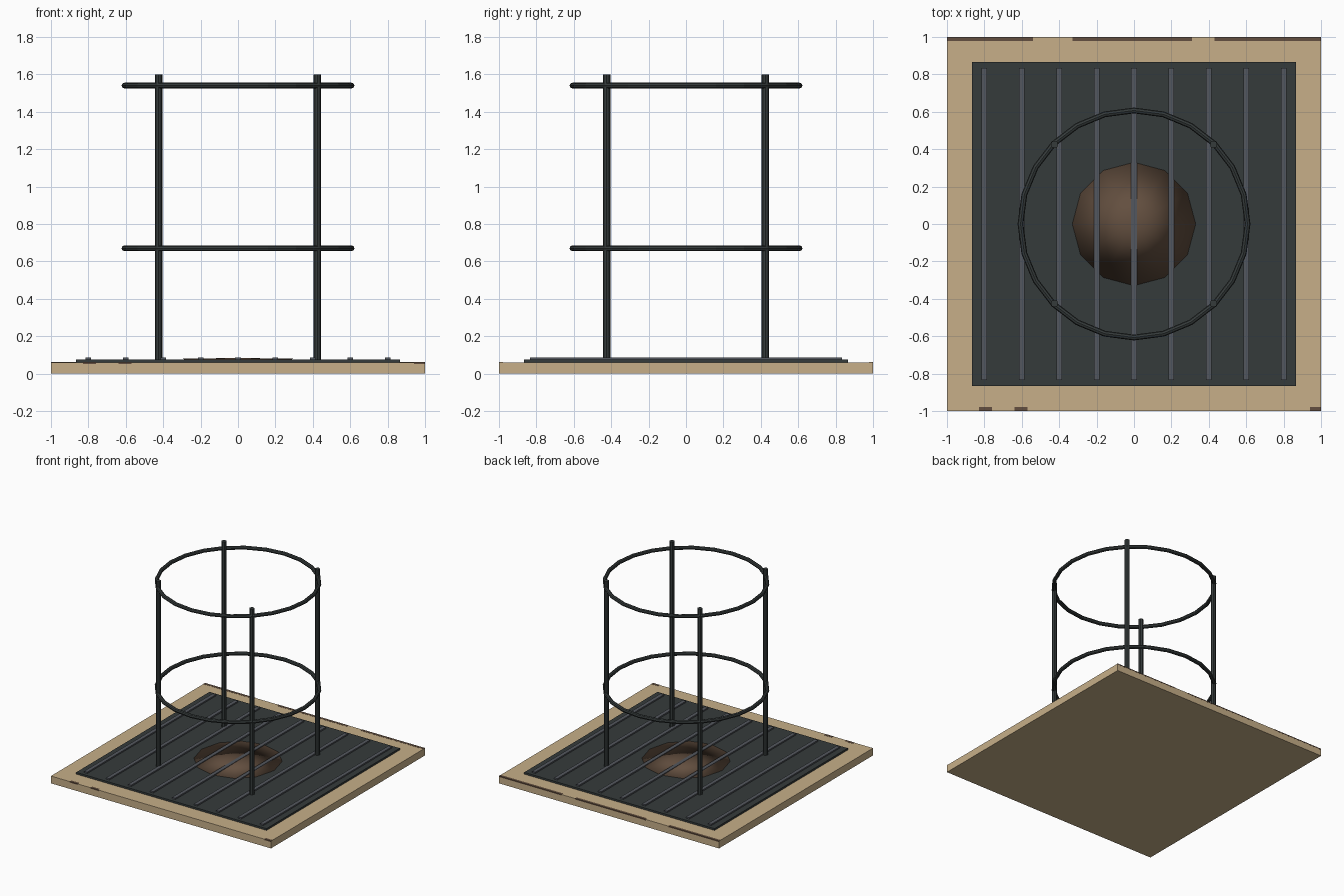
import bpy, bmesh, math
from mathutils import Vector

if "Cube" in bpy.data.objects:
    bpy.data.objects.remove(bpy.data.objects["Cube"])


def material(name, rgb):
    m = bpy.data.materials.new(name)
    m.diffuse_color = (*rgb, 1)
    m.use_nodes = True
    m.node_tree.nodes["Principled BSDF"].inputs["Base Color"].default_value = m.diffuse_color
    return m


TAN = material("tan sand", (0.57, 0.43, 0.25))
DARK = material("dark iron", (0.036, 0.044, 0.044))
GREY = material("grey rib", (0.088, 0.095, 0.112))
BROWN = material("brown rust", (0.125, 0.078, 0.050))


def finish(name, bm, mat, smooth=False):
    bmesh.ops.recalc_face_normals(bm, faces=bm.faces)
    me = bpy.data.meshes.new(name)
    for f in bm.faces:
        f.smooth = smooth
    bm.to_mesh(me)
    bm.free()
    me.materials.append(mat)
    ob = bpy.data.objects.new(name, me)
    bpy.context.collection.objects.link(ob)
    return ob


def box(name, x0, x1, y0, y1, z0, z1, mat):
    bm = bmesh.new()
    bmesh.ops.create_cube(bm, size=1)
    for v in bm.verts:
        v.co = ((x0 + x1) / 2 + v.co.x * (x1 - x0),
                (y0 + y1) / 2 + v.co.y * (y1 - y0),
                (z0 + z1) / 2 + v.co.z * (z1 - z0))
    return finish(name, bm, mat)


# Base slab, iron plate and raised ribs
box("base_slab", -1, 1, -1, 1, 0, 0.06, TAN)
box("iron_plate", -0.865, 0.865, -0.865, 0.865, 0.055, 0.075, DARK)
for i in range(9):
    x = -0.8 + 0.2 * i
    box(f"plate_rib_{i + 1}", x - 0.015, x + 0.015, -0.835, 0.835, 0.07, 0.086, GREY)

# Worn brown patches along the back and front edges
for i, (a, b) in enumerate([(-1, -0.54), (-0.33, 0.31), (0.43, 1)]):
    box(f"back_edge_wear_{i + 1}", a, b, 0.978, 1.0005, 0.052, 0.061, BROWN)
for i, (a, b) in enumerate([(-0.83, -0.76), (-0.64, -0.57), (0.94, 1)]):
    box(f"front_edge_wear_{i + 1}", a, b, -1.0005, -0.978, 0.052, 0.061, BROWN)

# Low rounded rust mound: a shallow smooth lens, mostly sunk in the plate
bm = bmesh.new()
rim = [bm.verts.new((0.33 * math.cos(math.tau * i / 12),
                     0.33 * math.sin(math.tau * i / 12), 0.079)) for i in range(12)]
top, bottom = bm.verts.new((0, 0, 0.084)), bm.verts.new((0, 0, 0.062))
for i in range(12):
    a, b = rim[i], rim[(i + 1) % 12]
    bm.faces.new((a, b, top))
    bm.faces.new((b, a, bottom))
finish("rust_mound", bm, BROWN, smooth=True)

# Four upright posts
for i, (sx, sy) in enumerate([(1, 1), (-1, 1), (-1, -1), (1, -1)]):
    bm = bmesh.new()
    bmesh.ops.create_cone(bm, cap_ends=True, segments=8, radius1=0.02,
                          radius2=0.02, depth=1.53)
    bmesh.ops.translate(bm, verts=bm.verts, vec=Vector((sx * 0.425, sy * 0.425, 0.835)))
    finish(f"cage_post_{i + 1}", bm, DARK)

# Two hoops swept with an eight-sided tube
N, M, R, r = 24, 8, 0.607, 0.0155
for name, z in (("lower_hoop", 0.67), ("upper_hoop", 1.54)):
    bm = bmesh.new()
    rings = []
    for i in range(N):
        a = math.tau * i / N
        ring = []
        for j in range(M):
            b = math.tau * j / M
            d = R + r * math.cos(b)
            ring.append(bm.verts.new((d * math.cos(a), d * math.sin(a), z + r * math.sin(b))))
        rings.append(ring)
    for i in range(N):
        p, q = rings[i], rings[(i + 1) % N]
        for j in range(M):
            k = (j + 1) % M
            bm.faces.new((p[j], q[j], q[k], p[k]))
    finish(name, bm, DARK)
